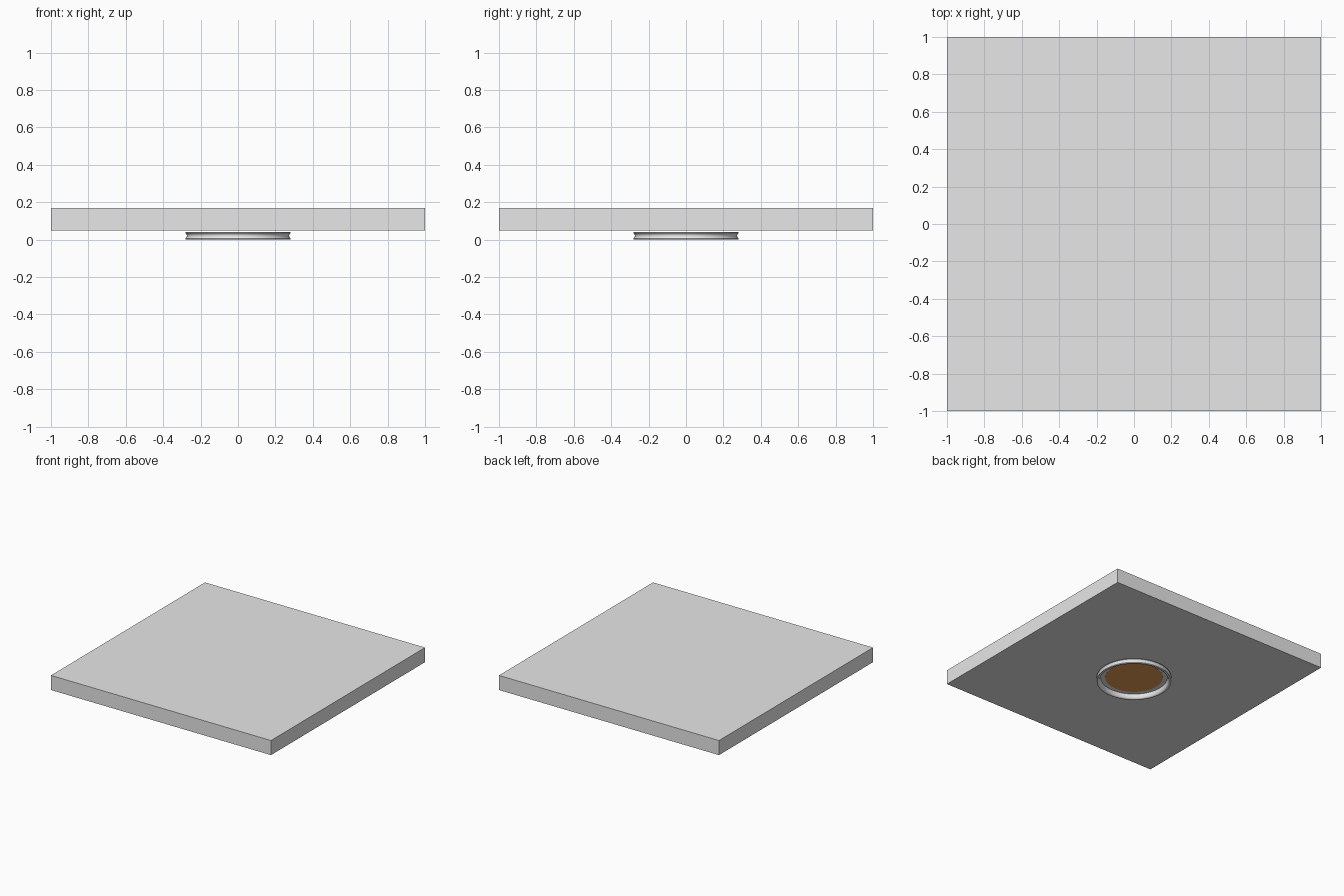
import bpy, bmesh, math

if "Cube" in bpy.data.objects:
    bpy.data.objects.remove(bpy.data.objects["Cube"])


def material(name, rgb):
    m = bpy.data.materials.new(name)
    m.diffuse_color = (*rgb, 1.0)
    m.use_nodes = True
    m.node_tree.nodes["Principled BSDF"].inputs["Base Color"].default_value = m.diffuse_color
    return m


grey = material("light grey", (0.8, 0.8, 0.8))
amber = material("amber brown", (0.79, 0.34, 0.10))


def finish(bm, name, mat):
    bmesh.ops.recalc_face_normals(bm, faces=bm.faces)
    me = bpy.data.meshes.new(name)
    bm.to_mesh(me)
    bm.free()
    me.materials.append(mat)
    ob = bpy.data.objects.new(name, me)
    bpy.context.collection.objects.link(ob)
    return ob


def lathe(name, profile, mat, n=64):
    # closed (r, z) profile swept around the z axis
    bm = bmesh.new()
    rings = [[bm.verts.new((r * math.cos(2 * math.pi * i / n),
                            r * math.sin(2 * math.pi * i / n), z))
              for i in range(n)] for r, z in profile]
    for k, a in enumerate(rings):
        b = rings[(k + 1) % len(rings)]
        for i in range(n):
            j = (i + 1) % n
            bm.faces.new((a[i], a[j], b[j], b[i]))
    ob = finish(bm, name, mat)
    bpy.ops.object.select_all(action='DESELECT')
    bpy.context.view_layer.objects.active = ob
    ob.select_set(True)
    bpy.ops.object.shade_smooth_by_angle(angle=math.radians(35))
    return ob


# Square ceiling slab
bm = bmesh.new()
bmesh.ops.create_cube(bm, size=1)
for v in bm.verts:
    v.co = (v.co.x * 2, v.co.y * 2, 0.11 + v.co.z * 0.12)
finish(bm, "ceiling_slab", grey)

# Trim ring with a waisted outer wall and a recessed inner flange
lathe("trim_ring", [
    (0.210, 0.042), (0.275, 0.042), (0.281, 0.039), (0.281, 0.035),
    (0.275, 0.028), (0.273, 0.020), (0.276, 0.011), (0.281, 0.006),
    (0.280, 0.002), (0.274, 0.000), (0.266, 0.001), (0.260, 0.006),
    (0.256, 0.020), (0.252, 0.037), (0.210, 0.038)], grey)

# Lamp lens inside the ring
bm = bmesh.new()
bmesh.ops.create_cone(bm, cap_ends=True, segments=64, radius1=0.217,
                      radius2=0.217, depth=0.005)
for v in bm.verts:
    v.co.z += 0.0385
finish(bm, "lamp_lens", amber)
